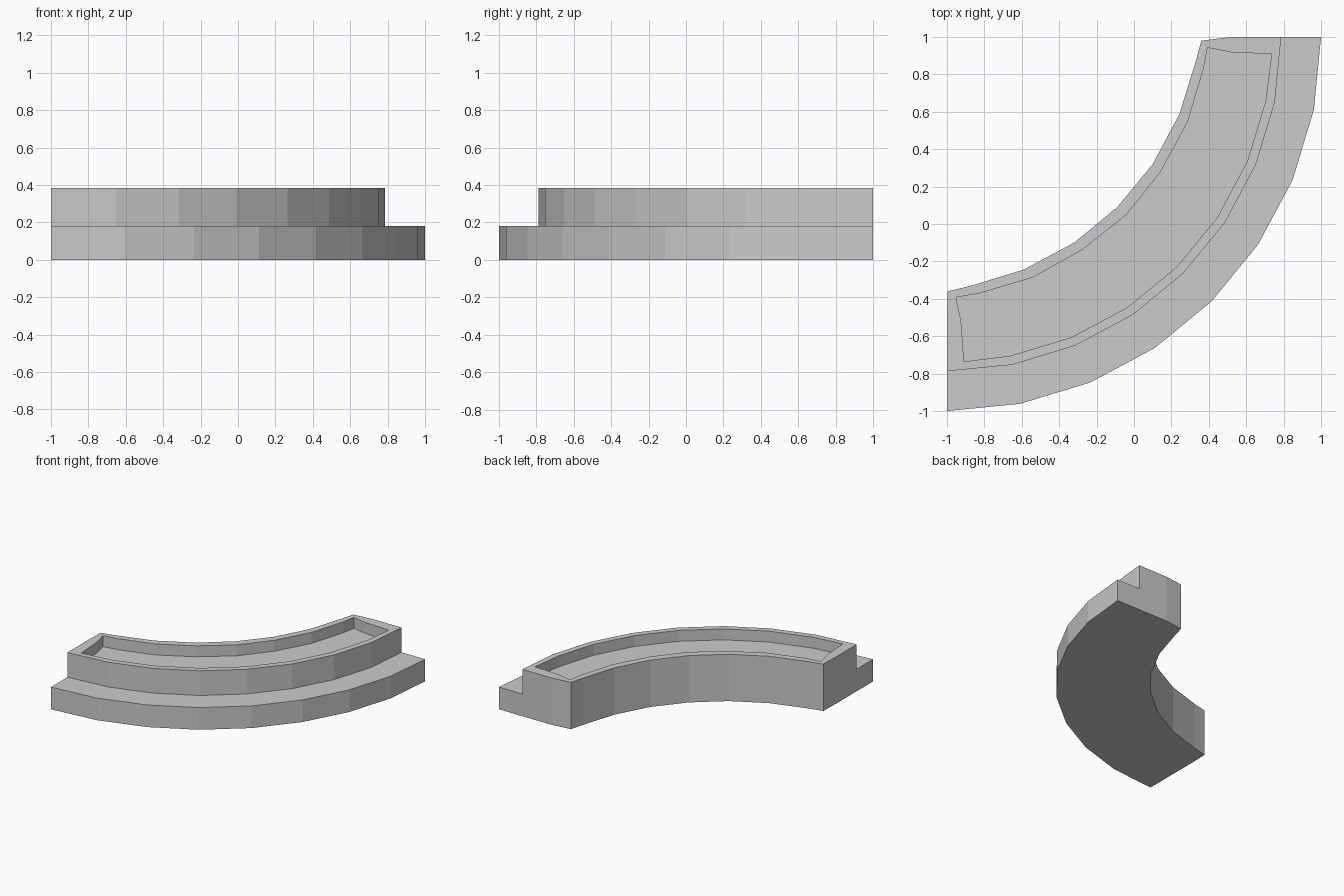
import bpy, bmesh
from math import sin, cos, radians

if "Cube" in bpy.data.objects:
    bpy.data.objects.remove(bpy.data.objects["Cube"])

Z_STEP, Z_TOP, Z_FLOOR = 0.182, 0.385, 0.295


def arc(r, angles):
    # arc about the corner (-1, 1), running from the left end to the back end
    return [(-1 + r * sin(radians(a)), 1 - r * cos(radians(a))) for a in angles]


steps = [i * 11.25 for i in range(9)]
outer = arc(2.0, steps)
middle = arc(1.787, steps)
rim_arc = arc(1.738, [3.0] + steps[1:-1] + [87.0])

# inner edges, from the back end round to the left end
inner = [(0.36, 0.98), (0.33, 0.87), (0.243, 0.588), (0.10, 0.32), (-0.09, 0.09),
         (-0.32, -0.10), (-0.588, -0.243), (-0.87, -0.33), (-0.996, -0.36)]
rim_inner = [(0.393, 0.943), (0.372, 0.83), (0.287, 0.545), (0.14, 0.275), (-0.045, 0.045),
             (-0.28, -0.14), (-0.545, -0.287), (-0.83, -0.372), (-0.952, -0.392)]
back_mid, left_mid = (0.52, 1.0), (-1.0, -0.52)

top_loop = middle + [back_mid] + inner + [left_mid]
rim_loop = rim_arc + [(0.52, 0.918)] + rim_inner + [(-0.925, -0.515)]

bm = bmesh.new()


def ring(points, z):
    return [bm.verts.new((x, y, z)) for x, y in points]


def strip(a, b, closed=False):
    n = len(a)
    for i in range(n if closed else n - 1):
        j = (i + 1) % n
        bm.faces.new((a[i], a[j], b[j], b[i]))


# base, ledge and upper tier
base = ring(outer + [back_mid] + inner + [left_mid], 0)
out_top = ring(outer, Z_STEP)
mid_low = ring(middle, Z_STEP)
top = ring(top_loop, Z_TOP)
bm.faces.new(base[::-1])
strip(base[:9], out_top)
strip(out_top, mid_low)
strip(mid_low, top[:9])
strip(base[9:], top[9:])
# stepped ends
bm.faces.new((base[8], base[9], top[9], top[8], mid_low[8], out_top[8]))
bm.faces.new((base[19], base[0], out_top[0], mid_low[0], top[0], top[19]))
# rim and sunken tray
rim = ring(rim_loop, Z_TOP)
floor = ring(rim_loop, Z_FLOOR)
strip(top, rim, True)
strip(rim, floor, True)
bm.faces.new(floor)

bmesh.ops.recalc_face_normals(bm, faces=bm.faces)
mesh = bpy.data.meshes.new("curved_stepped_block")
bm.to_mesh(mesh)
bm.free()

grey = bpy.data.materials.new("light grey")
grey.diffuse_color = (0.6, 0.6, 0.6, 1)
grey.use_nodes = True
grey.node_tree.nodes["Principled BSDF"].inputs["Base Color"].default_value = grey.diffuse_color
mesh.materials.append(grey)
obj = bpy.data.objects.new("curved_stepped_block", mesh)
bpy.context.collection.objects.link(obj)
